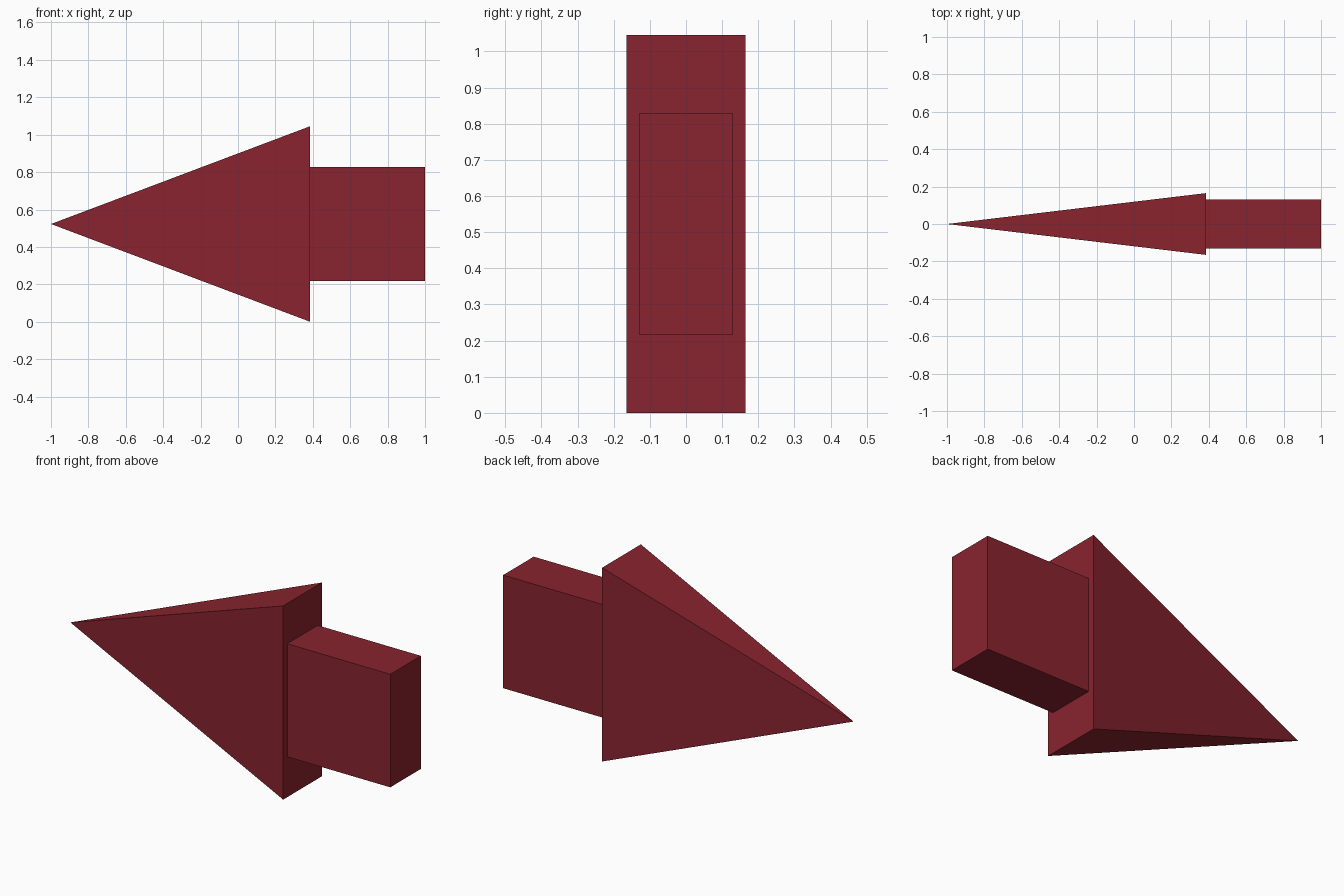
import bpy
import bmesh
from mathutils import Matrix

if "Cube" in bpy.data.objects:
    bpy.data.objects.remove(bpy.data.objects["Cube"], do_unlink=True)

MID_Z = 0.5225
BASE_X = 0.385

red = bpy.data.materials.new("dark_red")
red.use_nodes = True
colour = (0.25, 0.017, 0.028, 1)
red.diffuse_color = colour
red.node_tree.nodes["Principled BSDF"].inputs["Base Color"].default_value = colour


def add_block(name, x_min, x_max, half_y, half_z, pointed=False):
    """Box along x; a pointed one closes to a single tip at x_min."""
    bm = bmesh.new()
    size = (x_max - x_min, 2 * half_y, 2 * half_z, 1)
    bmesh.ops.create_cube(bm, size=1, matrix=Matrix.Diagonal(size))
    if pointed:
        tip = [v for v in bm.verts if v.co.x < 0]
        bmesh.ops.pointmerge(bm, verts=tip, merge_co=(-size[0] / 2, 0, 0))
    bmesh.ops.recalc_face_normals(bm, faces=bm.faces)
    mesh = bpy.data.meshes.new(name)
    bm.to_mesh(mesh)
    bm.free()
    mesh.materials.append(red)
    obj = bpy.data.objects.new(name, mesh)
    obj.location = ((x_min + x_max) / 2, 0, MID_Z)
    bpy.context.collection.objects.link(obj)
    return obj


# Pyramid head pointing to -x
add_block("arrow_head", -1, BASE_X, 0.165, MID_Z, pointed=True)

# Rectangular shaft behind it
add_block("arrow_shaft", BASE_X, 1, 0.13, 0.305)
